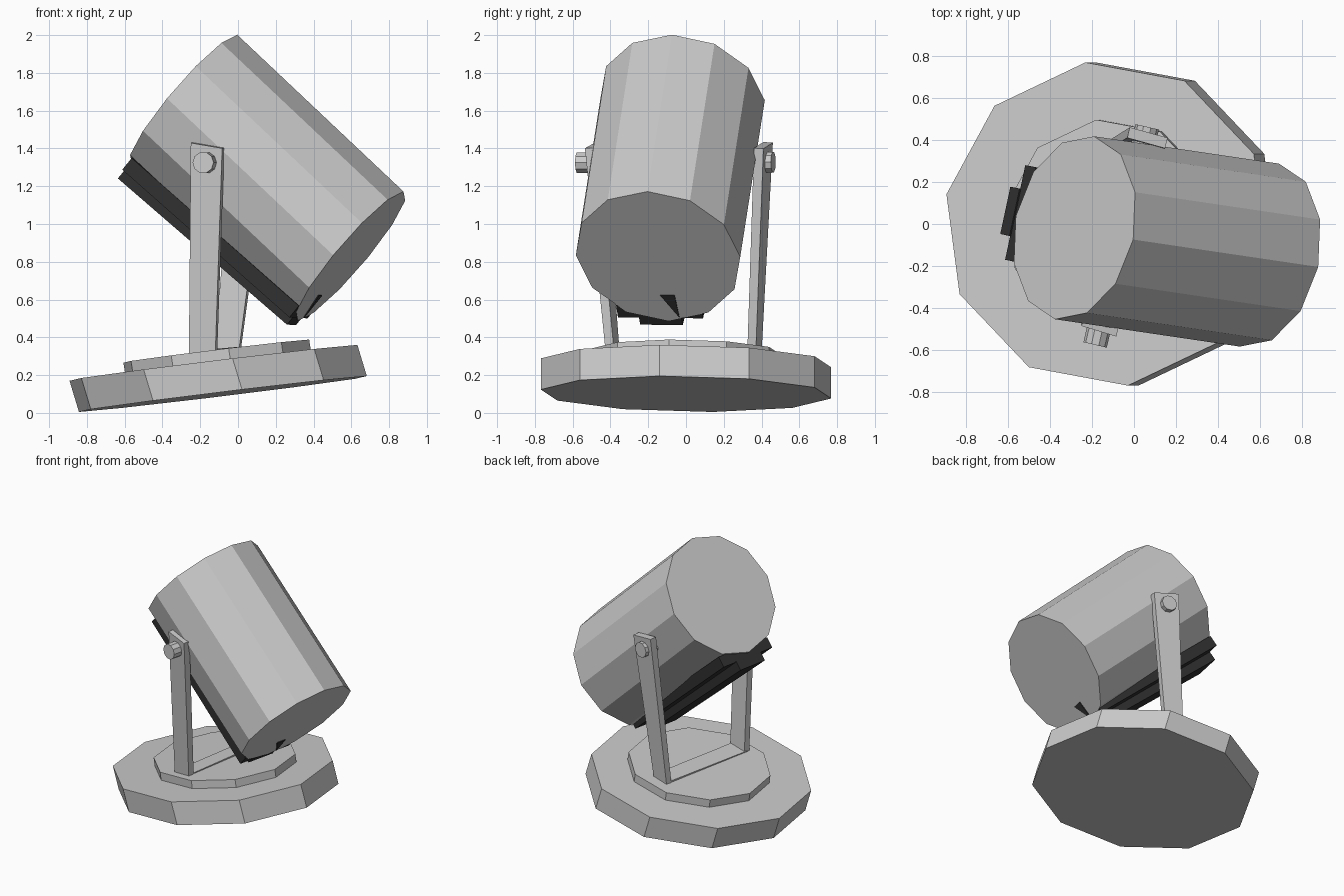
import bpy, bmesh, math
from mathutils import Vector as V

if "Cube" in bpy.data.objects:
    bpy.data.objects.remove(bpy.data.objects["Cube"])

dark = bpy.data.materials.new("dark_trim")
dark.diffuse_color = (0.03, 0.03, 0.03, 1)
dark.use_nodes = True
dark.node_tree.nodes["Principled BSDF"].inputs["Base Color"].default_value = dark.diffuse_color


def loft(name, rings, mat=None):
    """Closed solid through rings of equal point count."""
    bm = bmesh.new()
    vs = [[bm.verts.new(p) for p in r] for r in rings]
    n = len(vs[0])
    for a, b in zip(vs, vs[1:]):
        for i in range(n):
            j = (i + 1) % n
            bm.faces.new((a[i], a[j], b[j], b[i]))
    bm.faces.new(vs[0])
    bm.faces.new(vs[-1])
    bmesh.ops.recalc_face_normals(bm, faces=bm.faces)
    me = bpy.data.meshes.new(name)
    bm.to_mesh(me)
    bm.free()
    ob = bpy.data.objects.new(name, me)
    bpy.context.collection.objects.link(ob)
    if mat:
        me.materials.append(mat)
    return ob


def ring(c, a, b, n, phase=0.0):
    ang = [math.radians(phase) + math.tau * i / n for i in range(n)]
    return [V(c) + V(a) * math.cos(t) + V(b) * math.sin(t) for t in ang]


def rect(c, half, depth):
    """Rectangle around edge centre c, extended by depth."""
    c, h, d = V(c), V(half), V(depth)
    return [c - h, c + h, c + h + d, c - h + d]


# Tilted ten-sided base and raised plate
U, W = V((1, 0, 0.122)), V((0, 1, -0.015))


def disc(name, bottom, top, r):
    loft(name, [ring(c, U * r, W * r, 10, 97.5) for c in (bottom, top)])


disc("base", (-0.08, 0, 0.10), (-0.13, 0, 0.265), 0.775)
disc("base_plate", (-0.105, 0, 0.262), (-0.115, 0, 0.327), 0.50)

# Lamp barrel
A, B = V((0.279, -0.056, 0.342)), V((0.093, 0.435, -0.005))
front, back = V((0.597, -0.148, 0.83)), V((-0.283, -0.018, 1.66))
loft("barrel", [ring(c, A, B, 12) for c in (back, front)])

# Dark rails under the barrel
up, side = A.normalized(), B.normalized()
loft("wide_rail", [rect((-0.565, 0.055, 1.285), side * 0.23, up * 0.08),
                   rect((0.32, -0.135, 0.503), side * 0.23, up * 0.08)], dark)
loft("narrow_rail", [rect((-0.612, 0.065, 1.24), side * 0.115, up * 0.07),
                     rect((0.283, -0.13, 0.466), side * 0.115, up * 0.07)], dark)

# Dark wedge on the front cap
out = (front - back).normalized()
tri = [front - A * 0.6 + B * k for k in (-0.05, 0.125)] + [front - A * 0.94 + B * 0.14]
loft("front_wedge", [[p + out * t for p in tri] for t in (-0.03, 0.006)], dark)

# Yoke arms, wider at the top
loft("near_arm", [rect((-0.19, -0.41, 0.31), (0.07, -0.015, 0.008), (0.01, 0.045, 0)),
                  rect((-0.167, -0.51, 1.415), (0.083, -0.025, -0.014), (0.012, 0.05, 0.003))])
loft("far_arm", [rect((-0.05, 0.385, 0.325), (0.065, -0.015, 0.008), (-0.01, -0.045, 0)),
                 rect((0.07, 0.435, 1.415), (0.09, -0.025, -0.016), (-0.012, -0.05, 0.003))])

# Yoke foot strip on the plate
loft("yoke_foot", [rect((-0.19, -0.40, 0.33), (0.07, -0.015, 0.009), (0, 0, -0.03)),
                   rect((-0.05, 0.375, 0.342), (0.065, -0.015, 0.009), (0, 0, -0.03))])

# Pivot bolts
axis = V((0.227, 0.974, 0))
across = V((0.974, -0.227, 0))
for name, c, s in (("near_bolt", V((-0.185, -0.575, 1.325)), 1),
                   ("far_bolt", V((0.063, 0.462, 1.328)), -1)):
    loft(name, [ring(c + axis * t * s, across * 0.057, (0, 0, 0.057), 10)
                for t in (0, 0.13)])
